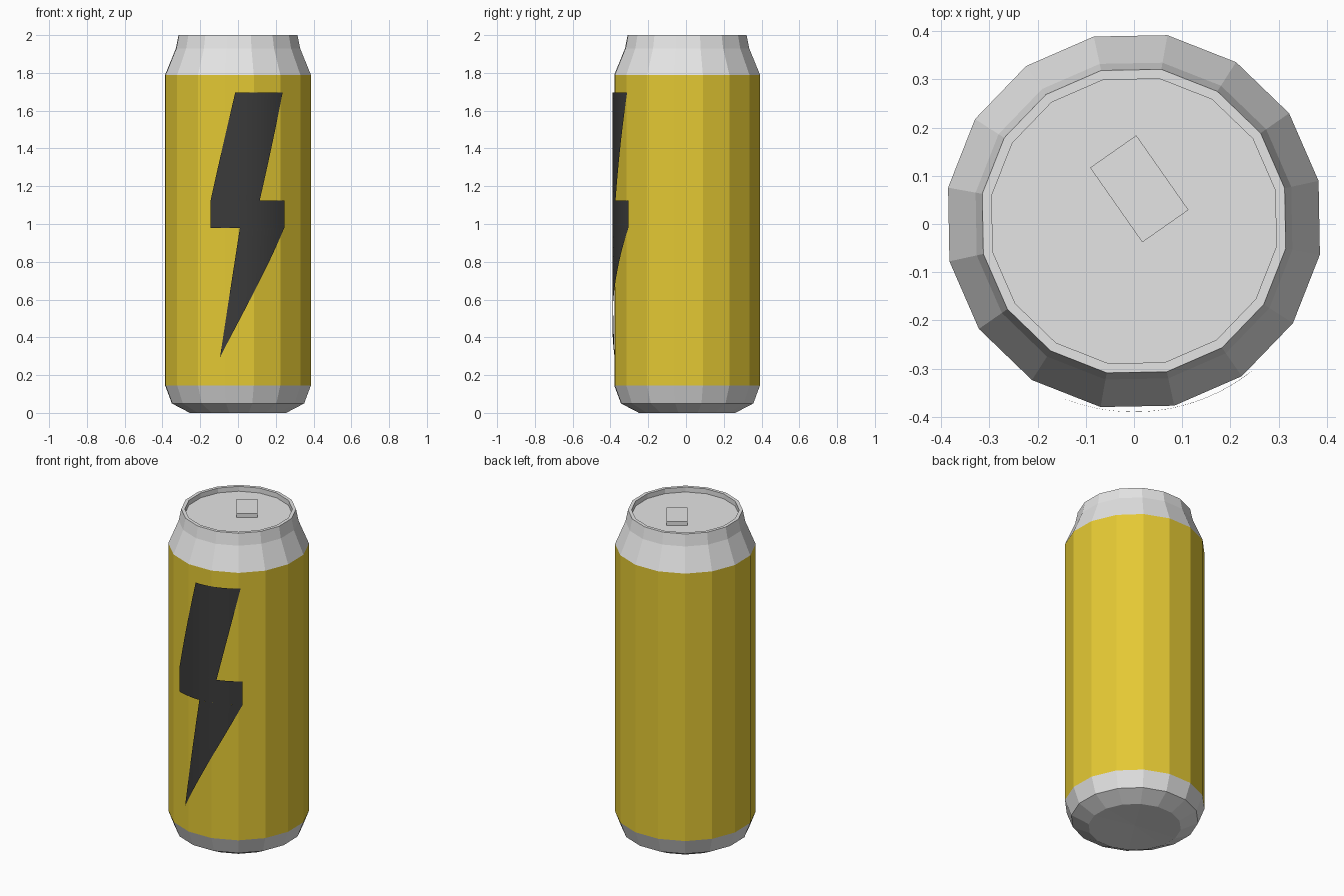
import bpy, bmesh, math
from mathutils import Matrix

if "Cube" in bpy.data.objects:
    bpy.data.objects.remove(bpy.data.objects["Cube"])

CY = 0.006                      # the can axis sits slightly behind y = 0
SIDES = 16
OFFSET = math.radians(12.3)     # rotation of the 16-sided section


def material(name, rgb):
    m = bpy.data.materials.new(name)
    m.diffuse_color = (*rgb, 1)
    m.use_nodes = True
    m.node_tree.nodes["Principled BSDF"].inputs["Base Color"].default_value = m.diffuse_color
    return m


silver = material("silver", (0.78, 0.78, 0.78))
yellow = material("yellow", (0.78, 0.585, 0.034))
black = material("charcoal", (0.043, 0.043, 0.043))


def finish(name, bm, mats):
    me = bpy.data.meshes.new(name)
    bm.to_mesh(me)
    bm.free()
    for m in mats:
        me.materials.append(m)
    ob = bpy.data.objects.new(name, me)
    bpy.context.collection.objects.link(ob)
    return ob


# can body: lathe profile (radius, height) from the base up over the rim to the lid
profile = [(0.259, 0.0), (0.356, 0.05), (0.392, 0.145), (0.392, 1.79),
           (0.334, 1.93), (0.320, 2.0), (0.300, 2.0), (0.300, 1.97)]
bm = bmesh.new()
rings = []
for r, z in profile:
    rings.append([bm.verts.new((r * math.cos(OFFSET + math.tau * i / SIDES),
                                CY + r * math.sin(OFFSET + math.tau * i / SIDES), z))
                  for i in range(SIDES)])
for a, b in zip(rings, rings[1:]):
    for i in range(SIDES):
        j = (i + 1) % SIDES
        bm.faces.new((a[i], a[j], b[j], b[i]))
bm.faces.new(rings[-1])                         # sunken lid
hub = bm.verts.new((0, CY, 0.01))               # slightly dished base
for i in range(SIDES):
    bm.faces.new((rings[0][(i + 1) % SIDES], rings[0][i], hub))
# the tall wall is yellow, everything else silver
for f in bm.faces:
    zs = [v.co.z for v in f.verts]
    f.material_index = 1 if min(zs) > 0.1 and max(zs) < 1.8 else 0
finish("can_body", bm, [silver, yellow])

# pull tab on the lid
bm = bmesh.new()
bmesh.ops.create_cube(bm, size=1, matrix=Matrix.Translation((0.011, 0.073, 1.981))
                      @ Matrix.Rotation(math.radians(35), 4, 'Z')
                      @ Matrix.Diagonal((0.117, 0.189, 0.026, 1)))
finish("pull_tab", bm, [silver])

# lightning bolt decal: thin sheet wrapped round the front of the can
R = 0.396
sections = [  # (left x, right x, z) at the bottom, then at the top
    ((-0.145, 0.115, 1.125), (-0.015, 0.236, 1.695)),
    ((-0.145, 0.245, 0.98), (-0.145, 0.245, 1.125)),
    ((-0.095, -0.095, 0.295), (0.01, 0.245, 0.98)),
]
COLS, ROWS = 16, 12
bm = bmesh.new()
for low, high in sections:
    grid = []
    for k in range(ROWS + 1):
        t = k / ROWS
        left, right = (math.asin(low[s] / R) * (1 - t) + math.asin(high[s] / R) * t
                       for s in (0, 1))
        z = low[2] * (1 - t) + high[2] * t
        row = []
        for c in range(COLS + 1):
            a = left + (right - left) * c / COLS
            row.append(bm.verts.new((R * math.sin(a), CY - R * math.cos(a), z)))
        grid.append(row)
    for a, b in zip(grid, grid[1:]):
        for c in range(COLS):
            bm.faces.new((a[c], a[c + 1], b[c + 1], b[c]))
bmesh.ops.remove_doubles(bm, verts=bm.verts[:], dist=1e-5)
bolt = finish("lightning_bolt", bm, [black])
bpy.context.view_layer.objects.active = bolt
bolt.select_set(True)
bpy.ops.object.shade_smooth_by_angle()
